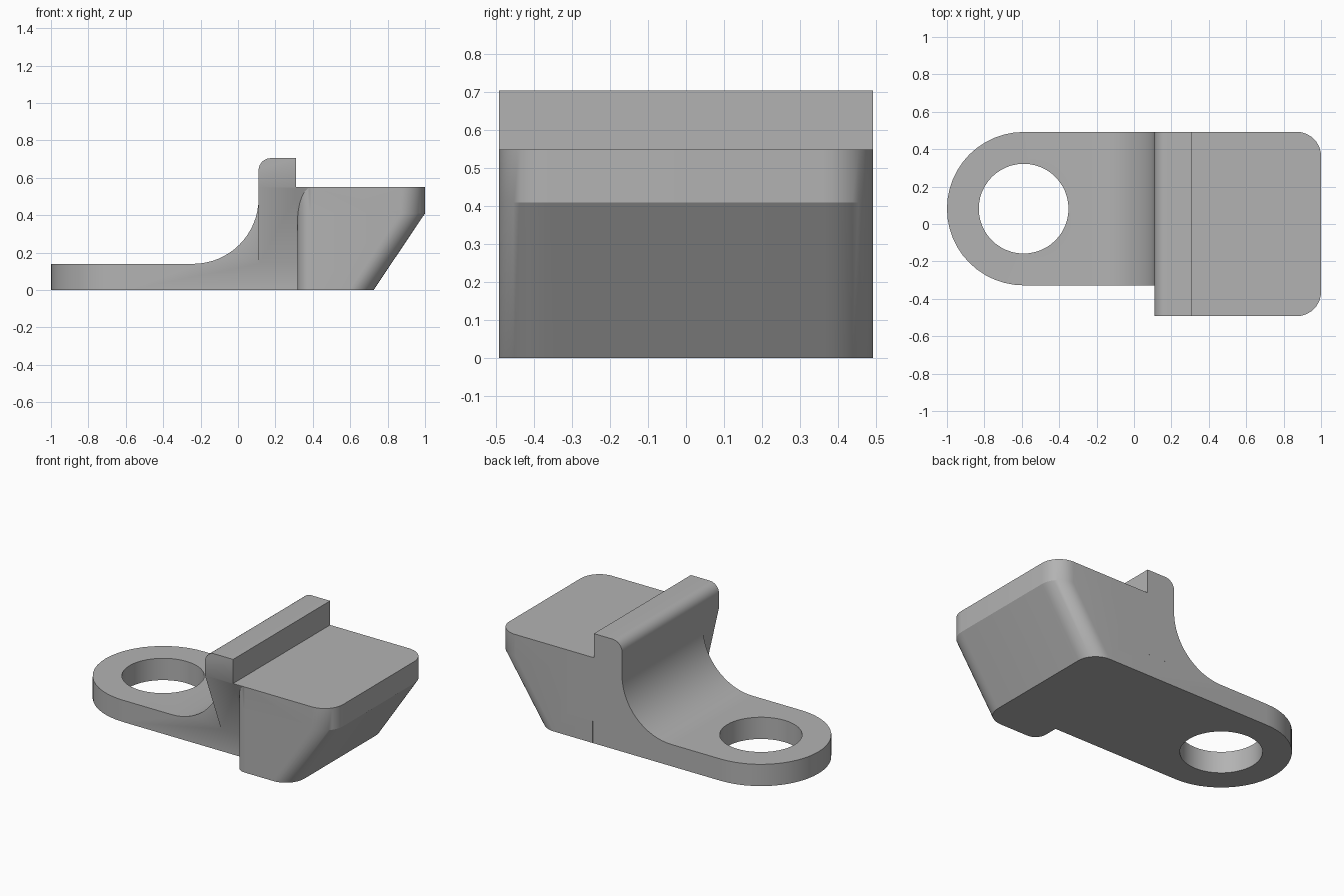
import bpy, bmesh, math
from mathutils import Vector

if "Cube" in bpy.data.objects:
    bpy.data.objects.remove(bpy.data.objects["Cube"])

W = 0.4925            # half width of the block
CX, CY, R = -0.59, 0.082, 0.41   # eye of the arm
FRONT = CY - R        # front side of the arm

grey = bpy.data.materials.new("grey")
grey.diffuse_color = (0.45, 0.45, 0.45, 1)
grey.use_nodes = True
grey.node_tree.nodes["Principled BSDF"].inputs["Base Color"].default_value = grey.diffuse_color


def arc(cx, cy, r, a0, a1, n):
    return [(cx + r * math.cos(math.radians(a0 + (a1 - a0) * i / n)),
             cy + r * math.sin(math.radians(a0 + (a1 - a0) * i / n))) for i in range(n + 1)]


def loft(name, rings):
    """Closed solid through rings that have equal point counts."""
    bm = bmesh.new()
    loops = [[bm.verts.new(p) for p in ring] for ring in rings]
    bm.faces.new(loops[0])
    bm.faces.new(loops[-1])
    n = len(loops[0])
    for a, b in zip(loops, loops[1:]):
        for i in range(n):
            j = (i + 1) % n
            bm.faces.new((a[i], a[j], b[j], b[i]))
    bmesh.ops.recalc_face_normals(bm, faces=bm.faces)
    me = bpy.data.meshes.new(name)
    bm.to_mesh(me)
    bm.free()
    me.materials.append(grey)
    ob = bpy.data.objects.new(name, me)
    bpy.context.collection.objects.link(ob)
    return ob


def prism(name, pts, axis, lo, hi):
    def place(p, t):
        v = list(p)
        v.insert(axis, t)
        return Vector(v)
    return loft(name, [[place(p, t) for p in pts] for t in (lo, hi)])


def combine(target, tool, operation):
    bpy.context.view_layer.objects.active = target
    mod = target.modifiers.new("combine", 'BOOLEAN')
    mod.operation, mod.solver, mod.object = operation, 'EXACT', tool
    bpy.ops.object.modifier_apply(modifier=mod.name)
    bpy.data.objects.remove(tool, do_unlink=True)


# Arm: side profile with the concave sweep, trimmed to a round end, then drilled
side = [(-1.2, 0), (0.5, 0), (0.5, 0.55), (0.11, 0.55)]
side += arc(-0.24, 0.49, 0.35, 0, -90, 16) + [(-1.2, 0.14)]
body = prism("clamp_bracket", side, 1, -0.6, 0.6)
plan = arc(CX, CY, R, 90, 270, 24) + [(0.6, FRONT), (0.6, W)]
combine(body, prism("arm_outline", plan, 2, -0.2, 0.8), 'INTERSECT')
hole = arc(CX, CY, 0.24, 0, 360, 48)[:-1]
combine(body, prism("eye_hole", hole, 2, -0.2, 0.8), 'DIFFERENCE')


# Block: rounded plan whose right end slopes inward toward the bottom
def block_ring(z, right):
    r = 0.13
    pts = [(0.318, W)] + arc(0.318 + 0.075, -W + 0.075, 0.075, 180, 270, 10)
    pts += arc(right - r, -W + r, r, -90, 0, 10) + arc(right - r, W - r, r, 0, 90, 10)
    return [(x, y, z) for x, y in pts]


block = loft("block", [block_ring(0, 0.725), block_ring(0.41, 1), block_ring(0.55, 1)])
combine(body, block, 'UNION')


# Overhanging web under the top, and the raised rib with its rounded left edge
def overhang(top):
    return [(-W, top), (-W, 0.55), (FRONT, 0.14), (W, 0.14), (W, top)]


combine(body, prism("web", overhang(0.55), 0, 0.11, 0.5), 'UNION')
rib = prism("rib", overhang(0.705), 0, 0.11, 0.31)
bm = bmesh.new()
bm.from_mesh(rib.data)
edge = [e for e in bm.edges if all(v.co.x < 0.2 and v.co.z > 0.7 for v in e.verts)]
bmesh.ops.bevel(bm, geom=edge, offset=0.065, segments=8, profile=0.5, affect='EDGES')
bm.to_mesh(rib.data)
bm.free()
combine(body, rib, 'UNION')

# Smooth the curved surfaces and keep the corners crisp
bpy.ops.object.select_all(action='DESELECT')
body.select_set(True)
bpy.context.view_layer.objects.active = body
bpy.ops.object.shade_smooth_by_angle(angle=math.radians(25))
